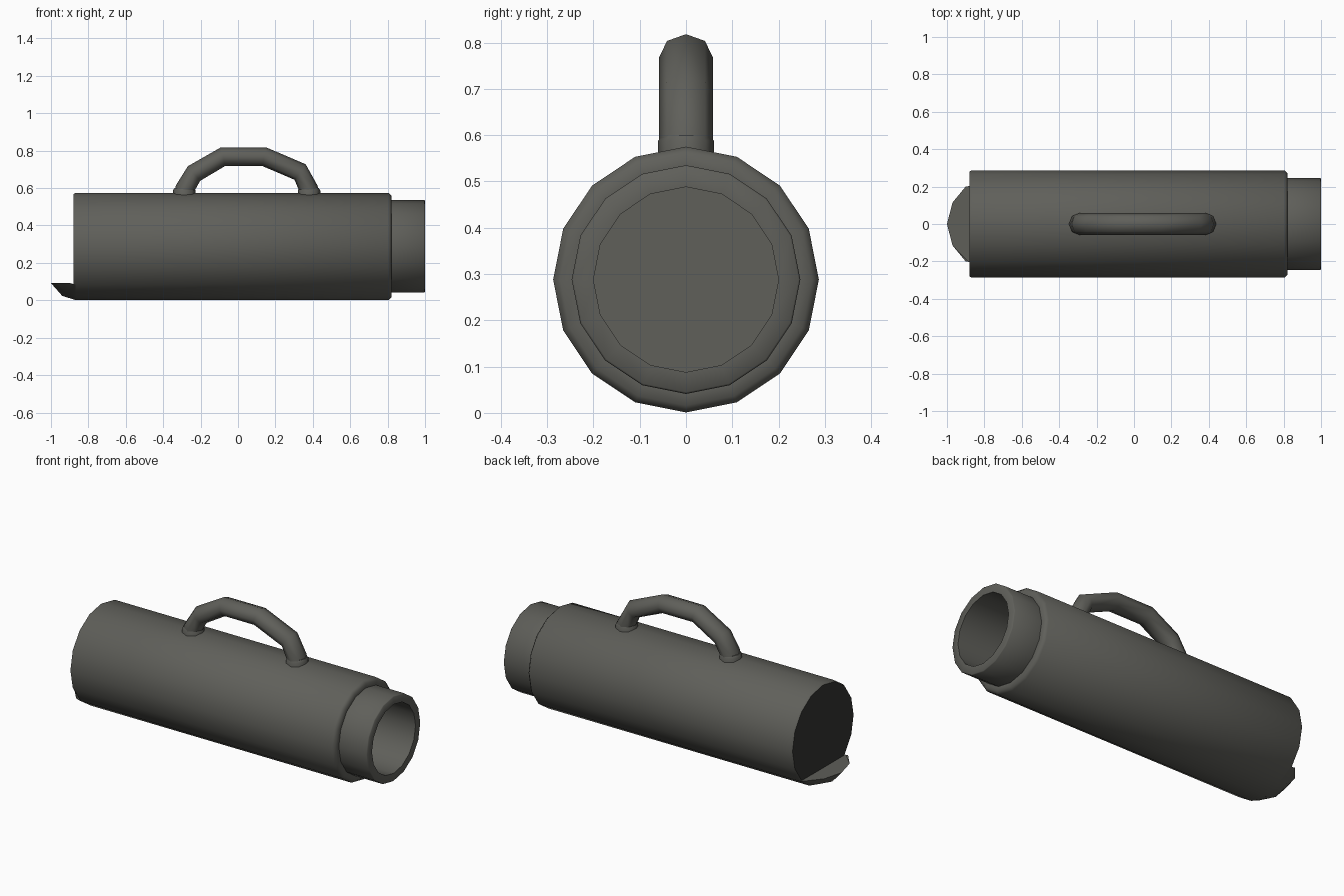
import bpy, bmesh, math
from mathutils import Vector

if "Cube" in bpy.data.objects:
    bpy.data.objects.remove(bpy.data.objects["Cube"])

SIDES, CZ = 16, 0.288


def material(name, rgb):
    m = bpy.data.materials.new(name)
    m.diffuse_color = (*rgb, 1)
    m.use_nodes = True
    m.node_tree.nodes["Principled BSDF"].inputs["Base Color"].default_value = m.diffuse_color
    return m


GREY = material("olive grey", (0.115, 0.115, 0.102))
DARK = material("dark end grey", (0.035, 0.035, 0.031))


def finish(name, bm, angle):
    bmesh.ops.recalc_face_normals(bm, faces=bm.faces)
    me = bpy.data.meshes.new(name)
    bm.to_mesh(me)
    bm.free()
    ob = bpy.data.objects.new(name, me)
    bpy.context.collection.objects.link(ob)
    me.materials.append(GREY)
    bpy.ops.object.select_all(action='DESELECT')
    bpy.context.view_layer.objects.active = ob
    ob.select_set(True)
    bpy.ops.object.shade_smooth_by_angle(angle=math.radians(angle))
    return ob


def skin(bm, rings):
    # Bridge successive vertex rings and cap both ends
    n = len(rings[0])
    for a, b in zip(rings, rings[1:]):
        for i in range(n):
            j = (i + 1) % n
            bm.faces.new((a[i], a[j], b[j], b[i]))
    bm.faces.new(rings[0])
    bm.faces.new(rings[-1])


# Main tube with stepped neck and bore, turned about the x axis
profile = [(-0.88, 0.28), (-0.868, 0.287), (0.805, 0.287), (0.82, 0.272),
           (0.82, 0.247), (0.996, 0.247), (1.0, 0.243), (1.0, 0.2), (0.1, 0.2)]
bm = bmesh.new()
rings = []
for x, r in profile:
    rings.append([bm.verts.new((x, r * math.sin(2 * math.pi * i / SIDES),
                                CZ + r * math.cos(2 * math.pi * i / SIDES)))
                  for i in range(SIDES)])
skin(bm, rings)
body = finish("tube_body", bm, 50)
body.data.materials.append(DARK)
for p in body.data.polygons:
    if p.normal.x < -0.95:
        p.material_index = 1

# Scooped lip under the closed end
base = [(-0.868, 0.287 * math.sin(k * math.pi / 8), CZ - 0.287 * math.cos(k * math.pi / 8))
        for k in range(-2, 3)]
mid = [(-0.885, -0.202, 0.087), (-0.92, -0.113, 0.045), (-0.94, 0, 0.024),
       (-0.92, 0.113, 0.045), (-0.885, 0.202, 0.087)]
tip = [(-0.9, -0.2, 0.092), (-0.97, -0.115, 0.092), (-1.0, 0, 0.092),
       (-0.97, 0.115, 0.092), (-0.9, 0.2, 0.092)]
bm = bmesh.new()
rows = [[bm.verts.new(p) for p in row] for row in (base, mid, tip)]
for a, b in zip(rows, rows[1:]):
    for i in range(4):
        bm.faces.new((a[i], a[i + 1], b[i + 1], b[i]))
bm.faces.new(rows[2] + [rows[1][4], rows[0][4], rows[0][0], rows[1][0]])
bm.faces.new(rows[0])
finish("end_lip", bm, 40)

# Carrying handle: octagonal tube along a faceted arch
path = [Vector((x, 0, z)) for x, z in
        [(-0.29, 0.54), (-0.285, 0.595), (-0.235, 0.678), (-0.08, 0.768),
         (0.14, 0.768), (0.332, 0.686), (0.378, 0.595), (0.383, 0.54)]]
bm = bmesh.new()
rings = []
for i, p in enumerate(path):
    t = (path[min(i + 1, len(path) - 1)] - path[max(i - 1, 0)]).normalized()
    n = Vector((-t.z, 0, t.x))
    rings.append([bm.verts.new(p + n * 0.051 * math.cos(a) + Vector((0, 0.058 * math.sin(a), 0)))
                  for a in (k * math.pi / 4 for k in range(8))])
skin(bm, rings)
finish("carry_handle", bm, 60)

# Flared feet of the handle
for name, x in (("handle_foot_rear", -0.288), ("handle_foot_front", 0.38)):
    bm = bmesh.new()
    rings = [[bm.verts.new((x + r * math.cos(k * math.pi / 4), r * math.sin(k * math.pi / 4), z))
              for k in range(8)] for r, z in ((0.06, 0.54), (0.06, 0.588), (0.052, 0.6))]
    skin(bm, rings)
    finish(name, bm, 50)
